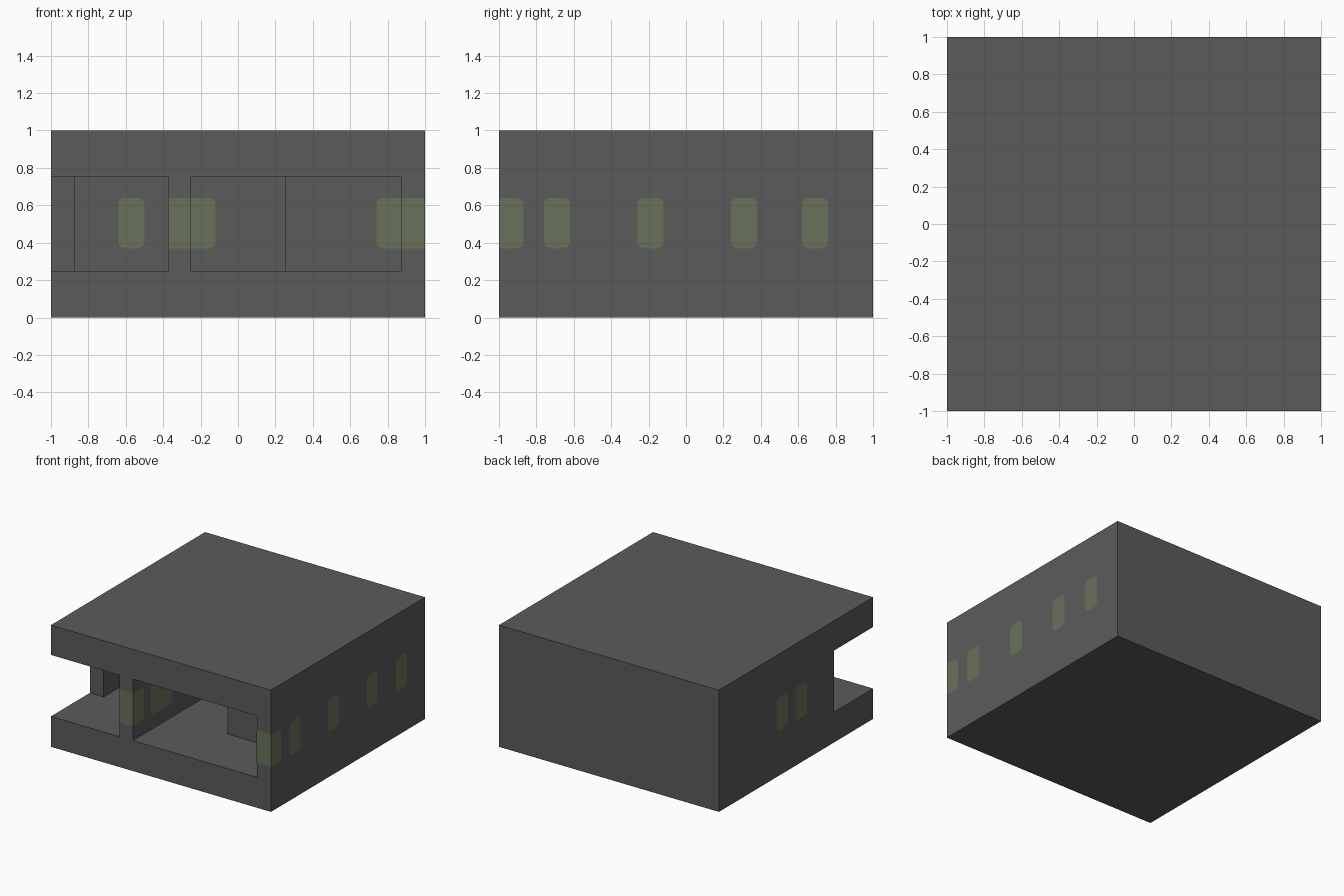
import bpy, bmesh, math

cube = bpy.data.objects.get("Cube")
if cube:
    bpy.data.objects.remove(cube, do_unlink=True)


def material(name, rgb):
    mat = bpy.data.materials.new(name)
    mat.use_nodes = True
    mat.diffuse_color = (*rgb, 1)
    bsdf = next(n for n in mat.node_tree.nodes if n.type == 'BSDF_PRINCIPLED')
    bsdf.inputs["Base Color"].default_value = (*rgb, 1)
    return mat


GREY = material("dark grey", (0.105, 0.105, 0.105))
OLIVE = material("dull olive", (0.14, 0.165, 0.105))


def add_object(name, bm, mat):
    mesh = bpy.data.meshes.new(name)
    bm.to_mesh(mesh)
    bm.free()
    mesh.materials.append(mat)
    obj = bpy.data.objects.new(name, mesh)
    bpy.context.collection.objects.link(obj)
    return obj


def prisms(name, outlines, low, high, mat):
    """Floor plan outlines raised into solids."""
    bm = bmesh.new()
    for outline in outlines:
        base = bm.faces.new([bm.verts.new((x, y, low)) for x, y in outline])
        top = bmesh.ops.extrude_face_region(bm, geom=[base])["geom"]
        verts = [v for v in top if isinstance(v, bmesh.types.BMVert)]
        bmesh.ops.translate(bm, verts=verts, vec=(0, 0, high - low))
    bmesh.ops.recalc_face_normals(bm, faces=bm.faces)
    return add_object(name, bm, mat)


# Block with two passages cut into it
FLOOR, CEILING, BACK, OUT = 0.25, 0.755, 0.87, 1.1
block = prisms("building_block", [[(-1, -1), (1, -1), (1, 1), (-1, 1)]], 0, 1, GREY)
left_passage = [(-OUT, -OUT), (-0.375, -OUT), (-0.375, BACK), (-0.875, BACK),
                (-0.875, -0.495), (-OUT, -0.495)]
right_passage = [(-0.255, -OUT), (0.872, -OUT), (0.872, -0.5), (0.255, -0.5),
                 (0.255, BACK), (-0.255, BACK)]
cutter = prisms("passage_cutter", [left_passage, right_passage], FLOOR, CEILING, GREY)
cutter.hide_render = True
cut = block.modifiers.new("passages", 'BOOLEAN')
cut.operation = 'DIFFERENCE'
cut.solver = 'EXACT'
cut.object = cutter
bpy.context.view_layer.objects.active = block
bpy.ops.object.modifier_apply(modifier=cut.name)
bpy.data.objects.remove(cutter, do_unlink=True)


# Painted patches: rounded where they end on a wall, square where they wrap a corner
def patch(name, axis, plane, side, start, end, round_start=True, round_end=True):
    low, high, radius = 0.37, 0.64, 0.035
    corners = [(start, low, round_start, 180), (end, low, round_end, 270),
               (end, high, round_end, 0), (start, high, round_start, 90)]
    outline = []
    for u, z, rounded, angle in corners:
        if not rounded:
            outline.append((u, z))
            continue
        cu = u + (radius if u == start else -radius)
        cz = z + (radius if z == low else -radius)
        for step in range(5):
            a = math.radians(angle + step * 22.5)
            outline.append((cu + radius * math.cos(a), cz + radius * math.sin(a)))
    offset = plane + side * 0.002
    bm = bmesh.new()
    face = bm.faces.new([bm.verts.new((offset, u, z) if axis == "x" else (u, offset, z))
                         for u, z in outline])
    face.normal_update()
    facing = face.normal.x if axis == "x" else face.normal.y
    if facing * side < 0:
        face.normal_flip()
    add_object(name, bm, OLIVE)


# Outer side walls
for i, y in enumerate((-0.69, -0.19, 0.31, 0.69)):
    patch(f"left_wall_patch_{i + 1}", "x", 1, 1, y - 0.07, y + 0.07)
for i, y in enumerate((-0.065, 0.18)):
    patch(f"right_wall_patch_{i + 1}", "x", -1, -1, y - 0.075, y + 0.075)

# Front corner wall, wrapping onto its outside and the recessed wall
patch("corner_patch_side", "x", 1, 1, -1, -0.87, False, True)
patch("corner_patch_front", "y", -1, -1, 0.872, 1, False, False)
patch("recess_patch", "y", -0.5, -1, 0.74, 0.872, True, False)

# Dividing wall end and its passage side
patch("divider_patch_front", "y", -1, -1, -0.375, -0.255, False, False)
patch("divider_patch_side", "x", -0.255, 1, -1, -0.86, False, True)
patch("divider_patch_inner", "x", -0.255, 1, -0.77, -0.48)

# Back walls of the passages
patch("left_passage_back_patch", "y", BACK, -1, -0.64, -0.5)
patch("right_passage_back_patch", "y", BACK, -1, -0.255, -0.12, False, True)
